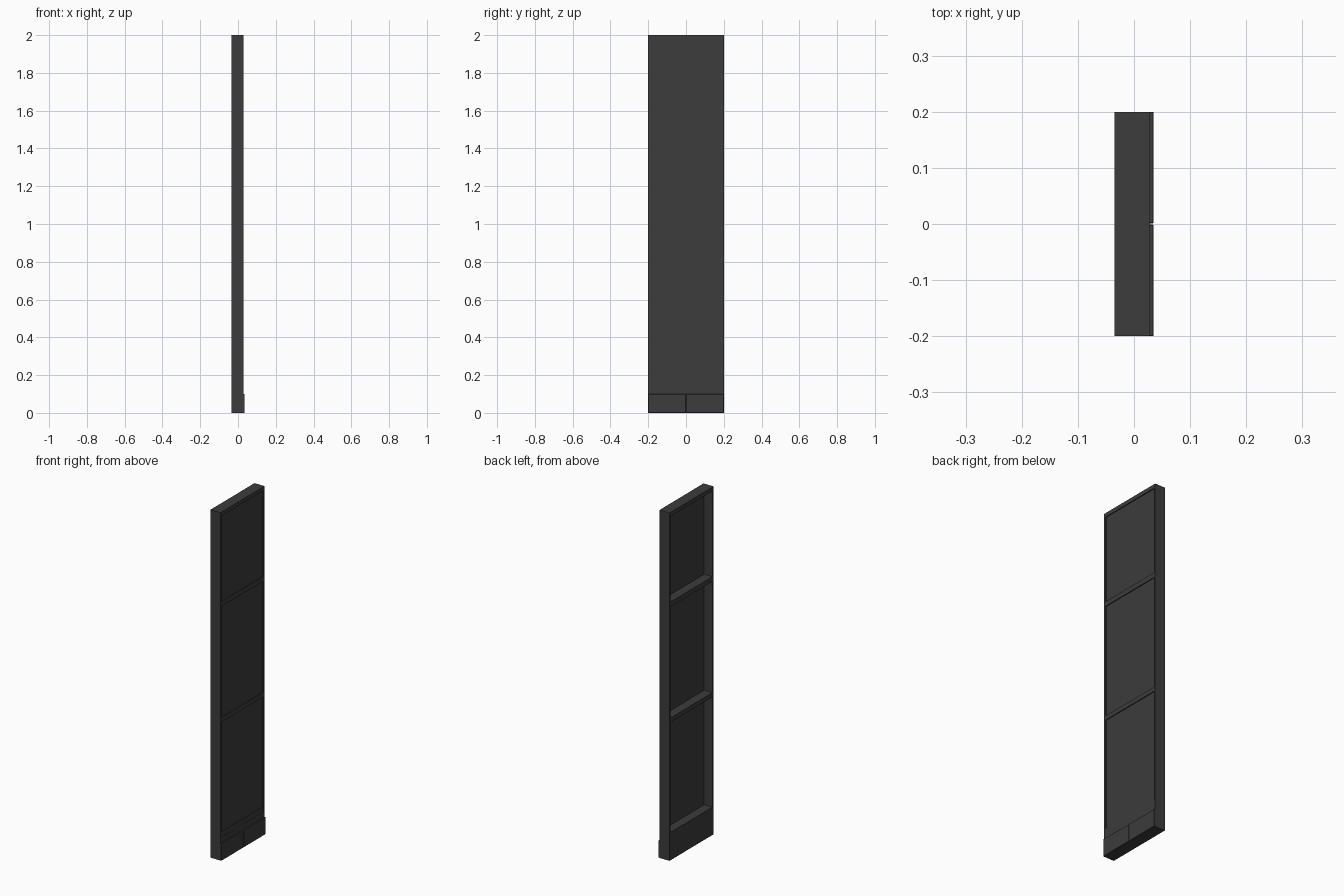
import bpy

if "Cube" in bpy.data.objects:
    bpy.data.objects.remove(bpy.data.objects["Cube"])

mat = bpy.data.materials.new("dark_grey")
mat.diffuse_color = (0.045, 0.045, 0.045, 1)
mat.use_nodes = True
mat.node_tree.nodes["Principled BSDF"].inputs["Base Color"].default_value = mat.diffuse_color


def box(name, x, y, z, bevel=0):
    bpy.ops.mesh.primitive_cube_add(
        size=1, location=[(a + b) / 2 for a, b in (x, y, z)])
    o = bpy.context.object
    o.name = name
    o.scale = [b - a for a, b in (x, y, z)]
    bpy.ops.object.transform_apply(location=False, rotation=False, scale=True)
    o.data.materials.append(mat)
    if bevel:
        m = o.modifiers.new("bevel", 'BEVEL')
        m.width = bevel
        m.segments = 1
    return o


BACK, FACE = -0.035, 0.0285   # depth range of the frame
HALF, T = 0.2, 0.01           # half width and side thickness

# upright sides of the frame
for side, y in (("left", (-HALF, -HALF + T)), ("right", (HALF - T, HALF))):
    box(side + "_upright", (BACK, FACE), y, (0, 2))

# top rail and the two cross rails
inner = (-HALF + T, HALF - T)
box("top_rail", (BACK, FACE), inner, (1.977, 2))
box("upper_cross_rail", (BACK, FACE), inner, (1.457, 1.485))
box("lower_cross_rail", (BACK, FACE), inner, (0.793, 0.818))

# bottom rail with a solid base behind the kick plates
box("bottom_rail", (BACK, FACE - 0.001), inner, (0.13, 0.16))
box("base", (BACK, FACE), inner, (0, 0.13))

# three infill panels, set close to the +x face
for i, z in enumerate(((0.16, 0.793), (0.818, 1.457), (1.485, 1.977))):
    box(f"infill_panel_{i + 1}", (0.017, 0.0235), inner, z)

# two kick plates with a narrow gap between them
for side, y in (("left", (-HALF, -0.001)), ("right", (0.001, HALF))):
    box(side + "_kick_plate", (FACE - 0.002, 0.035), y, (0, 0.1), 0.0015)
